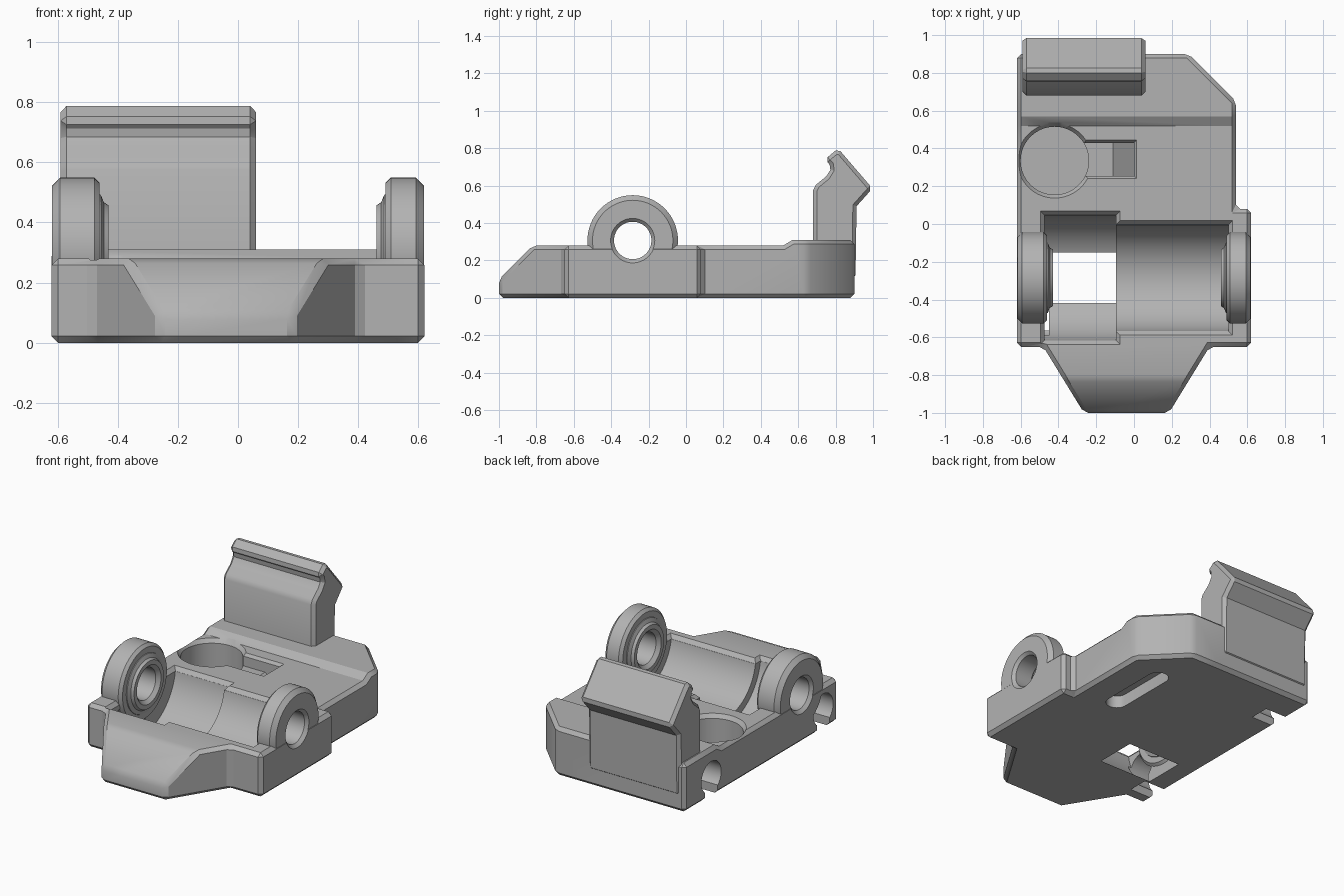
import bpy, bmesh, math
from mathutils import Vector

if "Cube" in bpy.data.objects:
    bpy.data.objects.remove(bpy.data.objects["Cube"])

grey = bpy.data.materials.new("light_grey")
grey.use_nodes = True
colour = (0.45, 0.45, 0.45, 1)
grey.diffuse_color = colour
grey.node_tree.nodes["Principled BSDF"].inputs["Base Color"].default_value = colour

AXLE_Y, AXLE_Z = -0.285, 0.307
DECK = 0.28


def make(name, rings):
    """Solid skinned through equal-length rings, capped at both ends."""
    bm = bmesh.new()
    loops = [[bm.verts.new(p) for p in ring] for ring in rings]
    n = len(loops[0])
    for a, b in zip(loops, loops[1:]):
        for i in range(n):
            j = (i + 1) % n
            bm.faces.new((a[i], a[j], b[j], b[i]))
    bm.faces.new(loops[0])
    bm.faces.new(loops[-1])
    bmesh.ops.recalc_face_normals(bm, faces=bm.faces)
    mesh = bpy.data.meshes.new(name)
    bm.to_mesh(mesh)
    bm.free()
    mesh.materials.append(grey)
    obj = bpy.data.objects.new(name, mesh)
    bpy.context.collection.objects.link(obj)
    return obj


def prism(name, axis, points, low, high):
    place = {"x": lambda p, t: (t, p[0], p[1]),
             "y": lambda p, t: (p[0], t, p[1]),
             "z": lambda p, t: (p[0], p[1], t)}[axis]
    return make(name, [[place(p, t) for p in points] for t in (low, high)])


def lathe(name, profile, axis="x", centre=(0, AXLE_Y, AXLE_Z), sides=64):
    rings = []
    for t, r in profile:
        ring = []
        for i in range(sides):
            a = math.tau * i / sides
            c, s = r * math.cos(a), r * math.sin(a)
            offset = (t, c, s) if axis == "x" else (c, s, t)
            ring.append(Vector(centre) + Vector(offset))
        rings.append(ring)
    return make(name, rings)


def rect(x0, x1, y0, y1, z):
    return [(x0, y0, z), (x1, y0, z), (x1, y1, z), (x0, y1, z)]


def box(name, x0, x1, y0, y1, z0, z1, flare=0):
    return make(name, [rect(x0, x1, y0, y1, z0),
                       rect(x0 - flare, x1 + flare, y0 - flare, y1 + flare, z1)])


def apply(obj, mod):
    bpy.context.view_layer.objects.active = obj
    bpy.ops.object.modifier_apply(modifier=mod.name)


def combine(obj, tool, operation="DIFFERENCE"):
    tool.hide_render = True
    mod = obj.modifiers.new("combine", "BOOLEAN")
    mod.operation, mod.solver, mod.object = operation, "EXACT", tool
    apply(obj, mod)
    bpy.data.objects.remove(tool)


def chamfer(obj, width, angle):
    mod = obj.modifiers.new("chamfer", "BEVEL")
    mod.width, mod.segments = width, 1
    mod.limit_method, mod.angle_limit = "ANGLE", math.radians(angle)
    mod.use_clamp_overlap = False
    apply(obj, mod)


def finish(obj):
    bpy.ops.object.select_all(action="DESELECT")
    obj.select_set(True)
    bpy.context.view_layer.objects.active = obj
    bpy.ops.object.shade_smooth_by_angle(angle=math.radians(28))


# Base block: plan outline crossed with the side profile
outline = [(-.62, -.65), (-.48, -.65), (-.265, -1), (.185, -1), (.4, -.65),
           (.62, -.65), (.62, .08), (.54, .08), (.54, .65), (.29, .9), (-.62, .9)]
side = [(-1, 0), (-1, .1), (-.82, DECK), (.52, DECK), (.57, .31), (.9, .31), (.9, 0)]
base = prism("base_block", "z", outline, -.1, .5)
combine(base, prism("side_cutter", "x", side, -1, 1), "INTERSECT")
chamfer(base, .022, 35)

# Roller channel in two widths, with chamfered rims
for x0, x1, r in ((-.475, -.095, .335), (-.1, .5, .285)):
    combine(base, lathe("channel_cutter", [(x0, r), (x1, r)], sides=96))
    half = r - .003
    combine(base, box("rim_cutter", x0, x1, AXLE_Y - half, AXLE_Y + half,
                      DECK - .024, DECK + .01, .03))

# Keyhole pocket: round well plus a slot with a sloping floor
combine(base, lathe("well_cutter", [(.06, .18), (.255, .18), (.29, .205)],
                    "z", (-.42, .335, 0)))
slot = [(-.42, .4), (-.42, .2), (-.11, .2), (0, .12), (0, .4)]
combine(base, prism("slot_cutter", "y", slot, .255, .43))
combine(base, box("slot_rim_cutter", -.4, 0, .255, .43, .262, .29, .022))

# Long rounded pocket in the underside
stadium = []
for i in range(32):
    a = math.tau * (i + .5) / 32
    stadium.append((.285 + .065 * math.cos(a),
                    .37 + .065 * math.sin(a) + math.copysign(.19, math.sin(a))))
combine(base, prism("underside_cutter", "z", stadium, -.1, .08))

# Two arched notches in the right wall, open at the bottom
for y in (-.5, .63):
    combine(base, lathe("arch_cutter", [(-.7, .1), (-.45, .1)], centre=(0, y, .13),
                        sides=32))
    combine(base, box("notch_cutter", -.7, -.45, y - .065, y + .065, -.1, .13))

# Axle lugs with raised bosses and a countersunk bore
for sign, inner in ((-1, .46), (1, .49)):
    lug = [(.618, .215), (.592, .242), (inner + .018, .242), (inner, .224)]
    boss = [(inner + .02, .195), (inner - .004, .185), (inner - .014, .16),
            (inner - .03, .15)]
    bore = [(.64, .14), (.6, .1), (inner - .008, .1), (inner - .05, .142)]
    for part, profile, operation in (("lug", lug, "UNION"), ("boss", boss, "UNION"),
                                     ("bore", bore, "DIFFERENCE")):
        combine(base, lathe(part, [(sign * x, r) for x, r in profile]), operation)
finish(base)

# Hooked clip standing at the back
hook = [(.68, .15), (.68, .575), (.695, .605), (.75, .65), (.772, .685),
        (.768, .712), (.742, .74), (.8, .788), (.825, .785), (.997, .585),
        (.912, .49), (.906, .1)]
clip = prism("rear_clip", "x", hook, -.59, .06)
chamfer(clip, .02, 65)
finish(clip)
